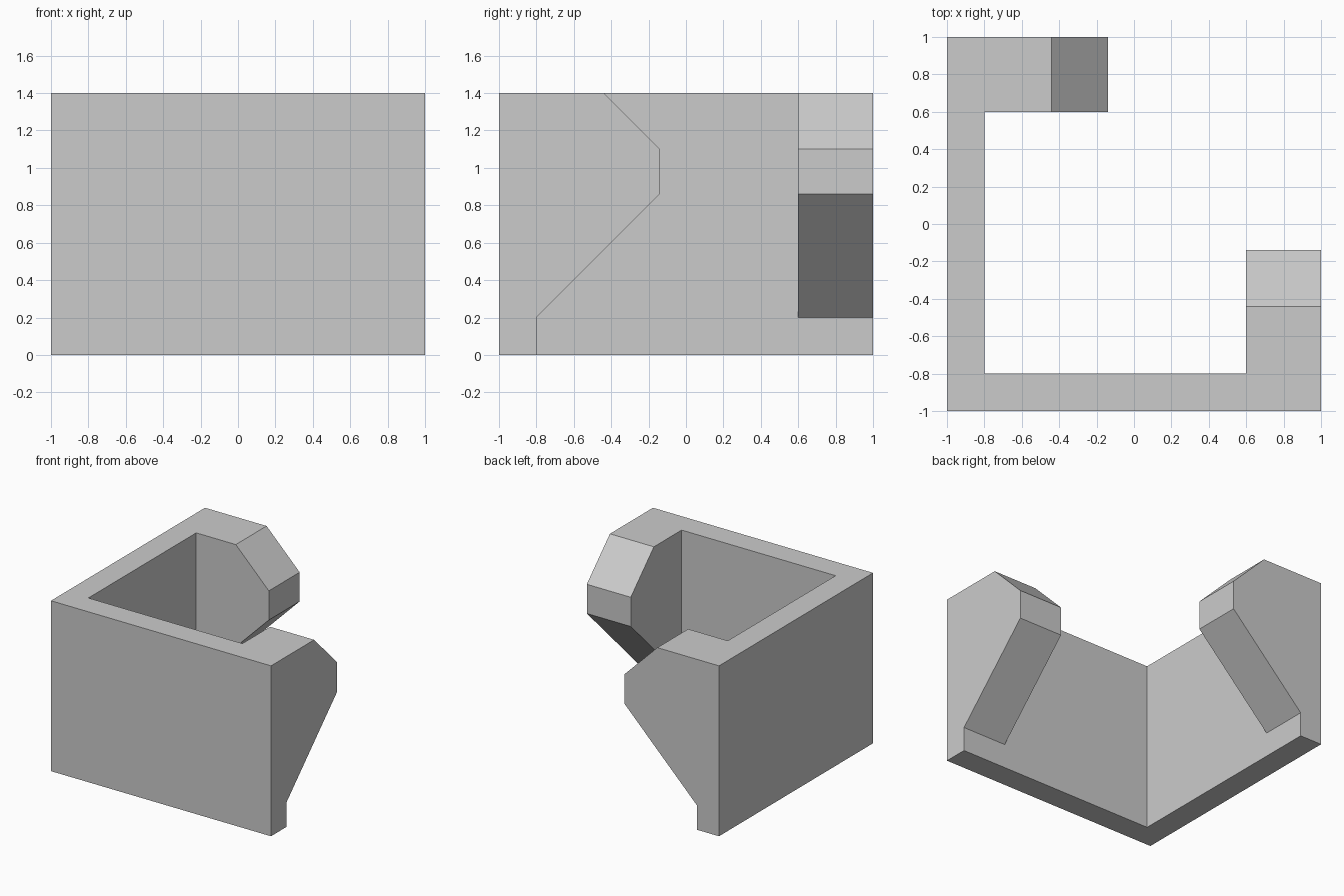
import bpy
import bmesh
from mathutils import Vector

cube = bpy.data.objects.get("Cube")
if cube:
    bpy.data.objects.remove(cube, do_unlink=True)

HEIGHT = 1.4
grey = bpy.data.materials.new("plain grey")
grey.use_nodes = True
colour = (0.6, 0.6, 0.6, 1)
grey.diffuse_color = colour
grey.node_tree.nodes["Principled BSDF"].inputs["Base Color"].default_value = colour


def prism(name, outline, sweep):
    """Solid made by sweeping a closed outline along a vector."""
    bm = bmesh.new()
    face = bm.faces.new([bm.verts.new(p) for p in outline])
    swept = bmesh.ops.extrude_face_region(bm, geom=[face])["geom"]
    verts = [v for v in swept if isinstance(v, bmesh.types.BMVert)]
    bmesh.ops.translate(bm, verts=verts, vec=Vector(sweep))
    bmesh.ops.recalc_face_normals(bm, faces=bm.faces)
    mesh = bpy.data.meshes.new(name)
    bm.to_mesh(mesh)
    bm.free()
    mesh.materials.append(grey)
    obj = bpy.data.objects.new(name, mesh)
    bpy.context.collection.objects.link(obj)
    return obj


# Thin L-shaped corner: front wall and right wall
plan = [(-1, -1), (1, -1), (1, -0.8), (-0.8, -0.8), (-0.8, 1), (-1, 1)]
bracket = prism("corner_bracket", [(x, y, 0) for x, y in plan], (0, 0, HEIGHT))

# Thick hooked arms at both ends, mirrored across the diagonal
hook = [(-1, 0), (-0.8, 0), (-0.8, 0.2), (-0.14, 0.86),
        (-0.14, 1.1), (-0.44, HEIGHT), (-1, HEIGHT)]
arms = [
    prism("left_arm", [(0.6, d, z) for d, z in hook], (0.4, 0, 0)),
    prism("back_arm", [(d, 0.6, z) for d, z in hook], (0, 0.4, 0)),
]

# Fuse the arms into the walls
bpy.context.view_layer.objects.active = bracket
for arm in arms:
    arm.hide_render = True
    union = bracket.modifiers.new("join " + arm.name, "BOOLEAN")
    union.operation = "UNION"
    union.solver = "EXACT"
    union.object = arm
    bpy.ops.object.modifier_apply(modifier=union.name)
    bpy.data.objects.remove(arm, do_unlink=True)

# Merge coplanar faces left by the joins
bm = bmesh.new()
bm.from_mesh(bracket.data)
bmesh.ops.remove_doubles(bm, verts=bm.verts, dist=0.0001)
bmesh.ops.dissolve_limit(bm, angle_limit=0.01, verts=bm.verts, edges=bm.edges)
bm.to_mesh(bracket.data)
bm.free()
